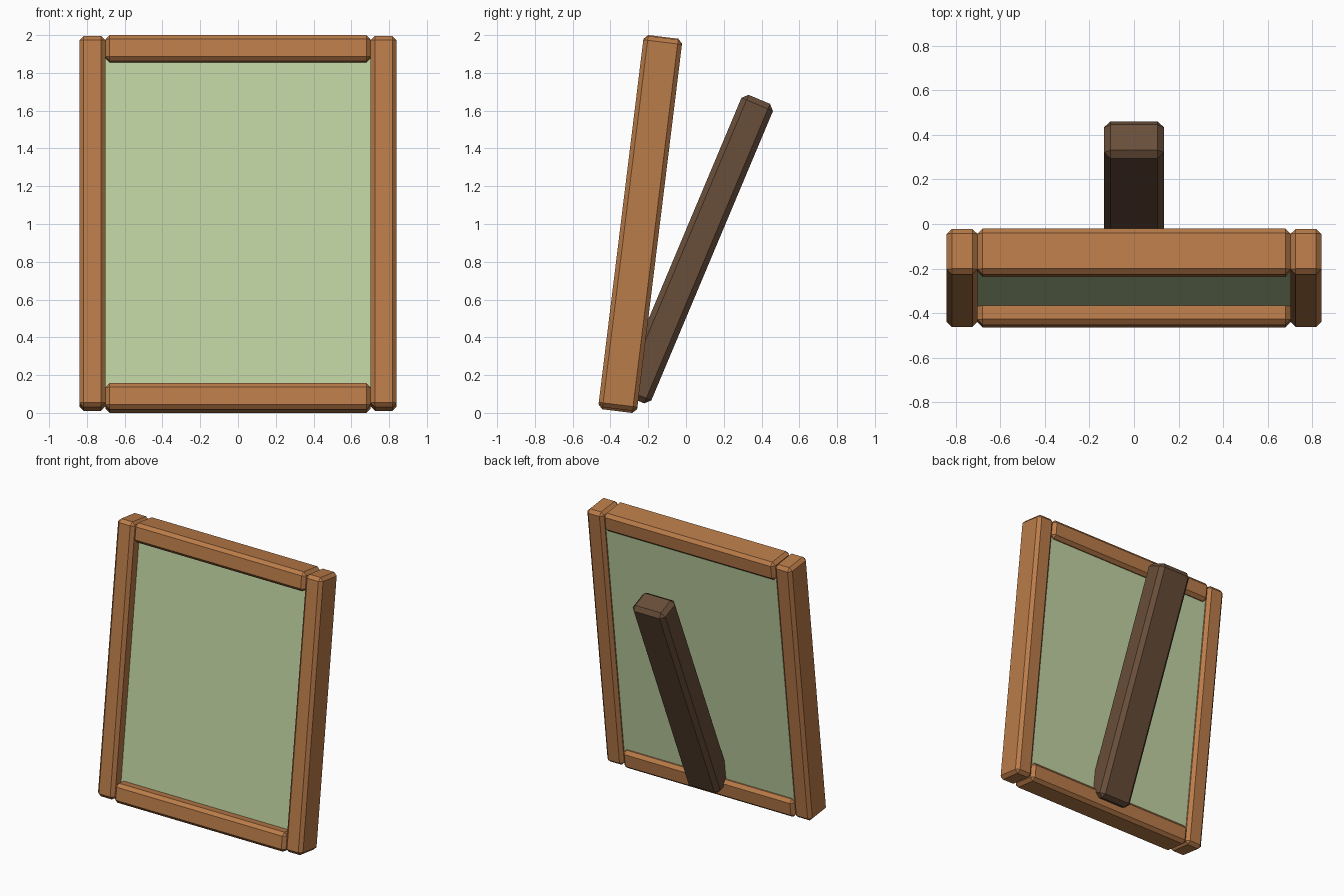
import bpy
from math import radians
from mathutils import Matrix, Vector

if "Cube" in bpy.data.objects:
    bpy.data.objects.remove(bpy.data.objects["Cube"])


def material(name, color):
    mat = bpy.data.materials.new(name)
    mat.diffuse_color = (*color, 1)
    mat.use_nodes = True
    mat.node_tree.nodes["Principled BSDF"].inputs["Base Color"].default_value = mat.diffuse_color
    return mat


def beam(name, size, offset, frame, mat, chamfer=0.0):
    """Box with flat chamfers, placed in a tilted local frame."""
    bpy.ops.mesh.primitive_cube_add(size=1)
    obj = bpy.context.object
    obj.name = name
    obj.data.transform(Matrix.Diagonal((*size, 1)))
    obj.matrix_world = frame @ Matrix.Translation(Vector(offset))
    obj.data.materials.append(mat)
    if chamfer:
        mod = obj.modifiers.new("chamfer", "BEVEL")
        mod.width = chamfer
        mod.segments = 1
        mod.limit_method = "NONE"
    return obj


def tilted(y, z, degrees):
    return Matrix.Translation((0, y, z)) @ Matrix.Rotation(radians(-degrees), 4, "X")


wood = material("frame_wood", (0.49, 0.20, 0.067))
dark_wood = material("dark_wood", (0.14, 0.077, 0.042))
green = material("panel_green", (0.53, 0.65, 0.36))

board = tilted(-0.242, 1.0, 7)
support = tilted(0.055, 0.867, 22.8)

# Side posts
for side, label in ((-1, "left"), (1, "right")):
    beam(f"{label}_post", (0.138, 0.206, 1.98), (side * 0.771, 0, 0.003), board, wood, 0.023)

# Top and bottom rails
for side, label in ((-1, "bottom"), (1, "top")):
    beam(f"{label}_rail", (1.404, 0.206, 0.139), (0, 0, side * 0.9285), board, wood, 0.023)

# Flat panel held in the frame, closer to the back
beam("panel", (1.42, 0.09, 1.78), (0, 0.026, 0), board, green)

# Rear brace leaning away from the panel
beam("rear_brace", (0.268, 0.181, 1.72), (0, 0, 0), support, dark_wood, 0.029)
